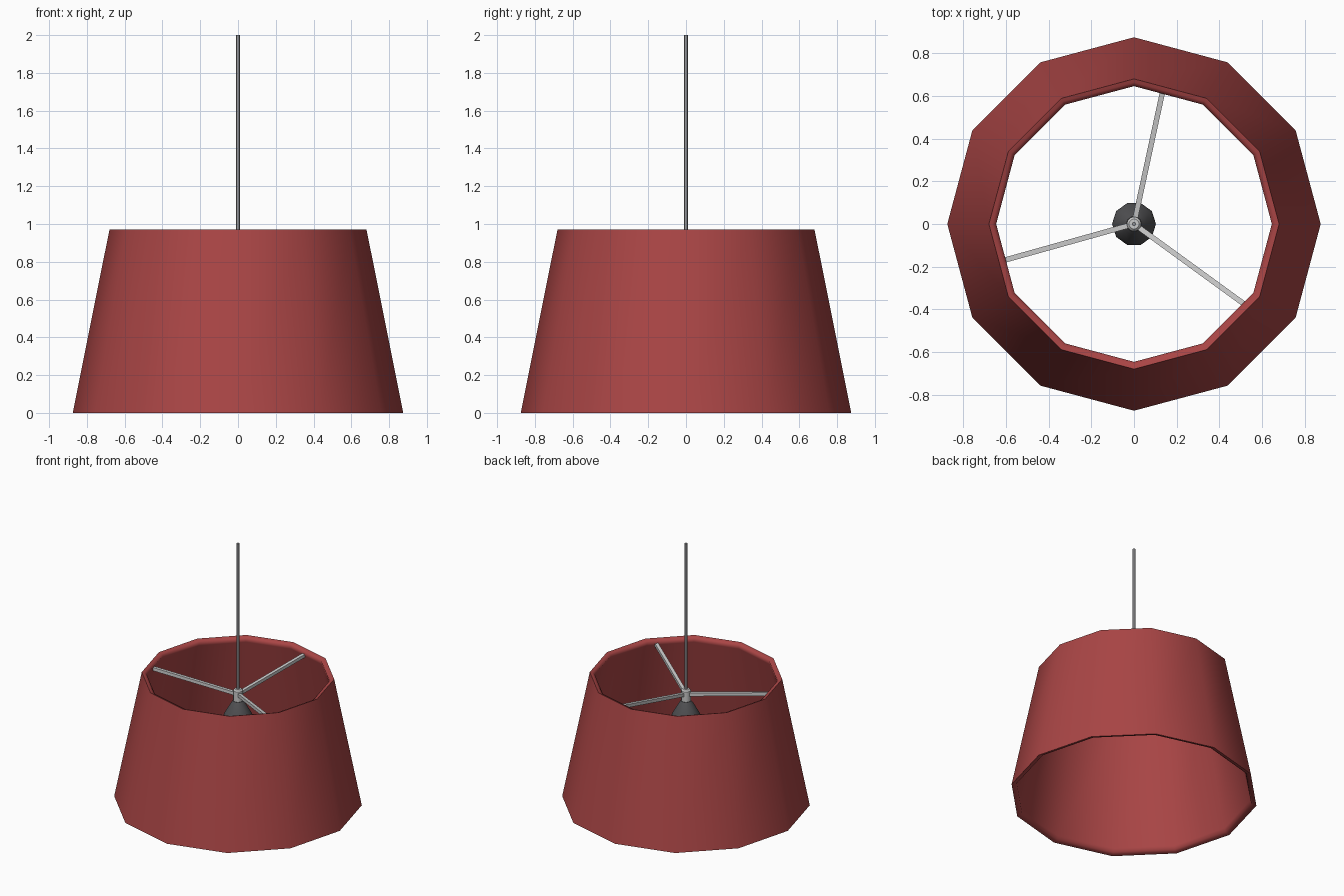
import bpy, bmesh
from math import cos, sin, pi, radians
from mathutils import Vector

if "Cube" in bpy.data.objects:
    bpy.data.objects.remove(bpy.data.objects["Cube"])


def finish(name, bm, color=None, angle=35):
    bmesh.ops.recalc_face_normals(bm, faces=bm.faces)
    me = bpy.data.meshes.new(name)
    bm.to_mesh(me)
    bm.free()
    for p in me.polygons:
        p.use_smooth = True
    me.set_sharp_from_angle(angle=radians(angle))
    ob = bpy.data.objects.new(name, me)
    bpy.context.collection.objects.link(ob)
    if color:
        mat = bpy.data.materials.new(name + "_colour")
        mat.diffuse_color = (*color, 1)
        mat.use_nodes = True
        mat.node_tree.nodes["Principled BSDF"].inputs["Base Color"].default_value = mat.diffuse_color
        me.materials.append(mat)
    return ob


def lathe(name, profile, sides, closed=False, color=None, angle=40):
    """Revolve (radius, z) points about z; cap the ends unless the profile is a loop."""
    bm = bmesh.new()
    rings = [[bm.verts.new((r * cos(2 * pi * i / sides), r * sin(2 * pi * i / sides), z))
              for i in range(sides)] for r, z in profile]
    pairs = list(zip(rings, rings[1:]))
    if closed:
        pairs.append((rings[-1], rings[0]))
    else:
        bm.faces.new(rings[0])
        bm.faces.new(rings[-1])
    for a, b in pairs:
        for i in range(sides):
            j = (i + 1) % sides
            bm.faces.new((a[i], a[j], b[j], b[i]))
    return finish(name, bm, color, angle)


def rod(name, start, end, radius, sides, color=None, spin=0, angle=65):
    a, b = Vector(start), Vector(end)
    d = b - a
    bm = bmesh.new()
    bmesh.ops.create_cone(bm, cap_ends=True, segments=sides, radius1=radius,
                          radius2=radius, depth=d.length)
    for v in bm.verts:
        x, y = v.co.x, v.co.y
        v.co.x, v.co.y = x * cos(spin) - y * sin(spin), x * sin(spin) + y * cos(spin)
    bm.transform(d.to_track_quat('Z', 'Y').to_matrix().to_4x4())
    bmesh.ops.translate(bm, verts=bm.verts, vec=(a + b) / 2)
    return finish(name, bm, color, angle)


DARK = (0.08, 0.08, 0.085)
CORD = (0.3, 0.3, 0.31)
METAL = (0.6, 0.6, 0.6)

# Tapered twelve-sided shade with thickness and softly rolled inner rims
lathe("shade", [(0.875, 0.0), (0.68, 0.972), (0.664, 0.967), (0.646, 0.957),
                (0.652, 0.93), (0.832, 0.04), (0.838, 0.012), (0.857, 0.003)], 12,
      closed=True, color=(0.4, 0.06, 0.06), angle=78)

# Hanging cord
rod("cord", (0, 0, 0.78), (0, 0, 2.0), 0.01, 8, CORD)

# Hub collar joining cord, arms and socket
lathe("hub", [(0.034, 0.76), (0.034, 0.86), (0.024, 0.87)], 12, color=METAL)

# Three square support arms rising from the hub to the shade
for n, deg in enumerate((77.8, 195.6, -36), 1):
    c, s = cos(radians(deg)), sin(radians(deg))
    rod(f"support_arm_{n}", (0.02 * c, 0.02 * s, 0.832),
        (0.642 * c, 0.642 * s, 0.932), 0.0175, 4, METAL, spin=pi / 4, angle=30)

# Flared ten-sided bulb socket with a recessed mouth
lathe("socket", [(0.036, 0.78), (0.052, 0.76), (0.093, 0.69), (0.103, 0.665),
                 (0.103, 0.55), (0.085, 0.55), (0.085, 0.65)], 10, color=DARK)
